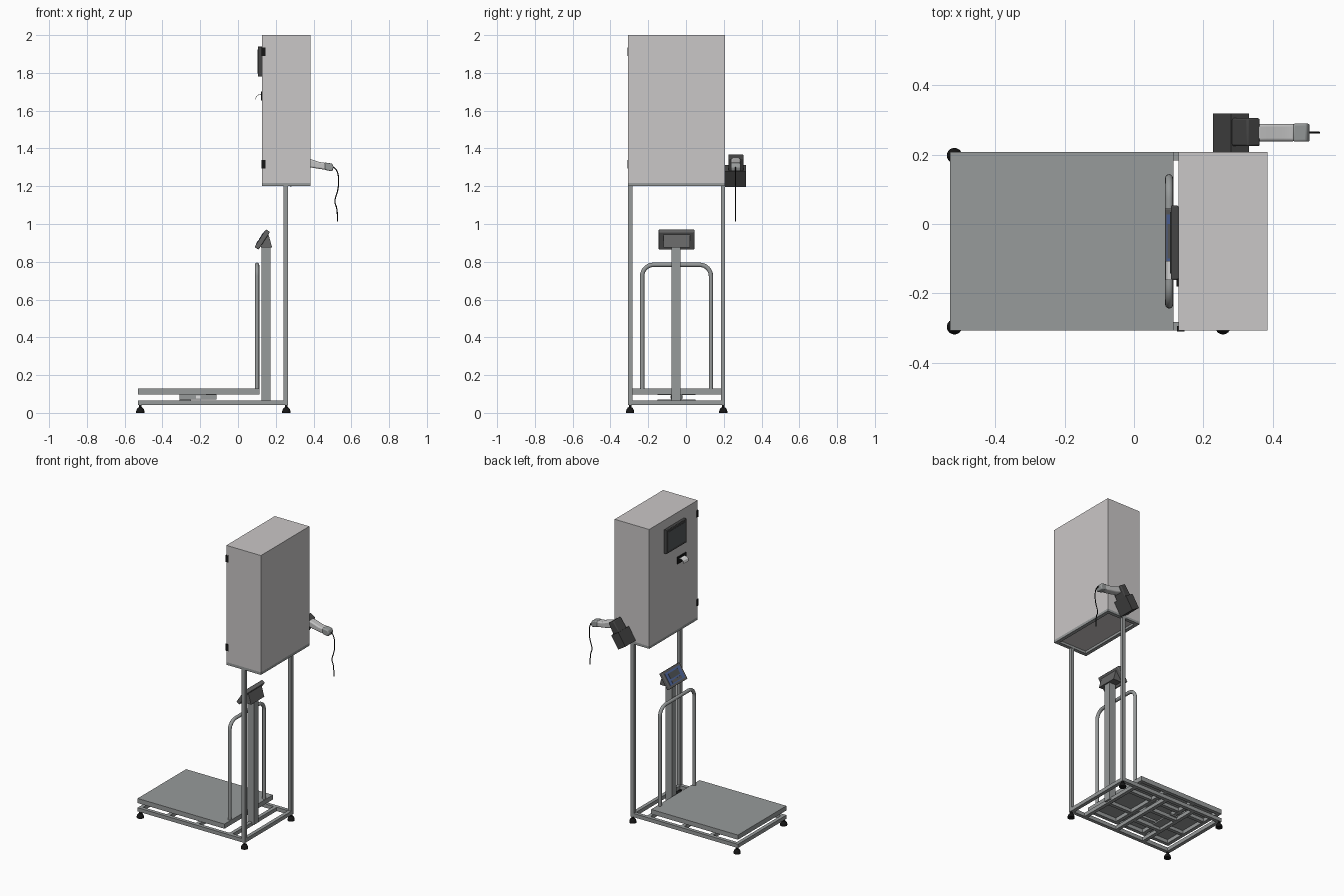
import bpy, bmesh, math
from mathutils import Vector

if "Cube" in bpy.data.objects:
    bpy.data.objects.remove(bpy.data.objects["Cube"])

def mat(name, r, g, b):
    m = bpy.data.materials.new(name)
    m.diffuse_color = (r, g, b, 1)
    m.use_nodes = True
    m.node_tree.nodes["Principled BSDF"].inputs["Base Color"].default_value = m.diffuse_color
    return m

SHELL = mat("cabinet light grey", .59, .57, .57)
STEEL = mat("steel grey", .31, .325, .325)
DARK = mat("dark plastic", .06, .06, .06)
MID = mat("mid grey plastic", .13, .13, .13)
BLACK = mat("black rubber", .008, .008, .008)
BLUE = mat("blue panel", .09, .15, .38)
SCREEN = mat("screen glass", .09, .10, .105)
PAPER = mat("paper white", .75, .75, .75)
GRIP = mat("scanner grey", .55, .55, .55)

def finish(name, bm, m, smooth=False, bevel=0):
    bmesh.ops.recalc_face_normals(bm, faces=bm.faces)
    me = bpy.data.meshes.new(name)
    bm.to_mesh(me)
    bm.free()
    ob = bpy.data.objects.new(name, me)
    me.materials.append(m)
    bpy.context.collection.objects.link(ob)
    if bevel:
        b = ob.modifiers.new("bevel", 'BEVEL')
        b.width, b.segments = bevel, 3
    if smooth:
        bpy.context.view_layer.objects.active = ob
        ob.select_set(True)
        bpy.ops.object.shade_smooth_by_angle(angle=math.radians(35))
        ob.select_set(False)
    return ob

def boxes(name, m, *spans, bevel=0):
    """Axis-aligned boxes (x0,x1,y0,y1,z0,z1) in one object."""
    bm = bmesh.new()
    for x0, x1, y0, y1, z0, z1 in spans:
        vs = bmesh.ops.create_cube(bm, size=1)["verts"]
        for v in vs:
            v.co = (x1 if v.co.x > 0 else x0, y1 if v.co.y > 0 else y0, z1 if v.co.z > 0 else z0)
    return finish(name, bm, m, bevel=bevel)

def prism(name, m, pts, y0, y1, bevel=0):
    """Side profile in x,z pulled along y."""
    bm = bmesh.new()
    f = bm.faces.new([bm.verts.new((x, y0, z)) for x, z in pts])
    g = bmesh.ops.extrude_face_region(bm, geom=[f])["geom"]
    for v in g:
        if isinstance(v, bmesh.types.BMVert):
            v.co.y = y1
    return finish(name, bm, m, smooth=bevel > 0, bevel=bevel)

def tube(name, m, pts, r, kind='POLY'):
    cu = bpy.data.curves.new(name + "_path", 'CURVE')
    cu.dimensions, cu.bevel_depth, cu.bevel_resolution = '3D', r, 4
    cu.use_fill_caps = True
    s = cu.splines.new(kind)
    s.points.add(len(pts) - 1)
    for p, c in zip(s.points, pts):
        p.co = (*c, 1)
    if kind == 'NURBS':
        s.order_u, s.use_endpoint_u, s.resolution_u = 3, True, 6
    tmp = bpy.data.objects.new("tmp", cu)
    bpy.context.collection.objects.link(tmp)
    me = bpy.data.meshes.new_from_object(tmp.evaluated_get(bpy.context.evaluated_depsgraph_get()))
    bpy.data.objects.remove(tmp)
    bm = bmesh.new()
    bm.from_mesh(me)
    return finish(name, bm, m, smooth=True)

def lathe(name, m, prof, at, n=24):
    bm = bmesh.new()
    vs = [bm.verts.new((at[0] + r, at[1], at[2] + z)) for r, z in prof]
    es = [bm.edges.new(p) for p in zip(vs, vs[1:])]
    bmesh.ops.spin(bm, geom=vs + es, cent=at, axis=(0, 0, 1), angle=2 * math.pi, steps=n)
    bmesh.ops.remove_doubles(bm, verts=bm.verts, dist=1e-5)
    return finish(name, bm, m, smooth=True)

X0, X1, Y0, Y1, YC, T = -.53, .265, -.306, .207, -.05, .024

def frame(x0, x1, z0, z1):
    """Rectangle of square tubes, full depth."""
    return [(x0, x1, Y0, Y0 + T, z0, z1), (x0, x1, Y1 - T, Y1, z0, z1),
            (x0, x0 + T, Y0 + T, Y1 - T, z0, z1), (x1 - T, x1, Y0 + T, Y1 - T, z0, z1)]

# base frame with cross and length members
base = frame(X0, X1, .041, .066)
base += [(x, x + T, Y0 + T, Y1 - T, .041, .066) for x in (-.33, -.115, .135)]
base += [(-.306, -.115, y, y + T, .041, .066) for y in (-.14, .016)]
boxes("base_frame", STEEL, *base)

# weighing deck: sheet over a tube frame
boxes("deck_sheet", STEEL, (X0, .114, Y0, Y1, .122, .128))
deck = frame(X0, .114, .097, .122)
deck += [(x, x + T, Y0 + T, Y1 - T, .097, .122) for x in (-.33, -.115)]
deck += [(X0 + T, .09, y, y + T, .099, .121) for y in (-.16, .036)]
boxes("deck_frame", STEEL, *deck)

# load cell between the frames
boxes("load_cell", STEEL, (-.31, -.113, YC - .03, YC + .03, .07, .098))
boxes("load_cell_plates", STEEL, (-.31, -.25, -.15, .05, .06, .07), (-.17, -.113, -.15, .05, .094, .1))
boxes("load_cell_marks", PAPER, (-.222, -.198, YC - .033, YC + .033, .077, .091))

# rubber feet
for i, (x, y) in enumerate([(x, y) for x in (-.517, .256) for y in (Y0 + .01, Y1 - .01)]):
    lathe("foot_%d" % (i + 1), BLACK, [(0, 0), (.022, 0), (.022, .008), (.018, .02), (.011, .029),
                                       (.007, .03), (.007, .042), (0, .042)], (x, y, 0))

# rear posts and cabinet carrier
boxes("rear_posts", STEEL, *[(X1 - .023, X1, y, y + .022, .06, 1.205) for y in (Y0, Y1 - .022)])
boxes("cabinet_carrier", STEEL, *frame(.128, .384, 1.2, 1.218))
boxes("cabinet", SHELL, (.128, .384, Y0, Y1, 1.216, 2.0))
boxes("hinges", BLACK, *[(.124, .145, Y0 - .003, Y0 + .012, z, z + .045) for z in (1.295, 1.89)])

# touch monitor on the cabinet door
boxes("monitor", DARK, (.106, .128, -.16, .053, 1.78, 1.94), bevel=.004)
boxes("monitor_screen", SCREEN, (.104, .107, -.142, .035, 1.797, 1.923))

# ticket printer slot and curling ticket
boxes("printer_slot", BLACK, (.123, .129, -.18, -.088, 1.655, 1.702))
prism("ticket", PAPER, [(.126, 1.688), (.108, 1.686), (.096, 1.676), (.091, 1.66),
                        (.093, 1.66), (.098, 1.674), (.109, 1.683), (.126, 1.685)], -.161, -.107)

# handrail on the deck
rail, R, zt = [], .06, .784
ya, yb, xr = -.232, .132, .101
rail.append((xr, ya, .11))
for k in range(9):
    a = math.pi - k * math.pi / 16
    rail.append((xr, ya + R + R * math.cos(a), zt - R + R * math.sin(a)))
for k in range(9):
    a = math.pi / 2 - k * math.pi / 16
    rail.append((xr, yb - R + R * math.cos(a), zt - R + R * math.sin(a)))
rail.append((xr, yb, .11))
tube("handrail", STEEL, rail, .0115)

# indicator column, bracket and tilted head
boxes("column", STEEL, (.124, .172, -.077, -.029, .05, .876))
prism("indicator_bracket", MID, [(.12, .875), (.181, .875), (.16, .95), (.15, .95)], -.12, .02)
A, B = Vector((.087, .878)), Vector((.148, .972))
u = (B - A).normalized()
n = Vector((-u.y, u.x))

def slab(name, m, t0, t1, d0, d1, y0, y1, bevel=0):
    p, q = A.lerp(B, t0), A.lerp(B, t1)
    prism(name, m, [p + n * d0, q + n * d0, q + n * d1, p + n * d1], y0, y1, bevel)

slab("indicator_head", MID, 0, 1, -.026, 0, -.145, .045, .005)
slab("indicator_panel", BLUE, .14, .88, -.001, .0015, -.128, .028)
slab("indicator_display", SCREEN, .45, .78, 0, .003, -.1, 0)
slab("indicator_keys", MID, .2, .36, 0, .003, -.1, 0)

# scanner cup, tilted, fixed to the cabinet side
S = Vector((math.sin(math.radians(32)), math.cos(math.radians(32))))
P = Vector((S.y, -S.x))
C = Vector((.254, 1.213))

def tilted(t0, t1, w0, w1):
    return [C + S * t0 - P * w0, C + S * t0 + P * w0, C + S * t1 + P * w1, C + S * t1 - P * w1]

prism("scanner_cup", DARK, tilted(0, .097, .031, .031), Y1, .318)
prism("scanner_head", DARK, tilted(.09, .172, .027, .022), .224, .305, .006)

# scanner grip, grip end and hanging cable
prism("scanner_grip", GRIP, [(.32, 1.318), (.345, 1.352), (.385, 1.343), (.43, 1.328), (.465, 1.324),
                             (.465, 1.287), (.43, 1.292), (.38, 1.3)], .238, .288, .008)
prism("scanner_grip_end", STEEL, [(.458, 1.326), (.498, 1.32), (.507, 1.3), (.498, 1.278), (.458, 1.287)],
      .237, .289, .006)
tube("scanner_cable", BLACK, [(.5, .263, 1.302), (.52, .263, 1.295), (.534, .263, 1.25), (.531, .263, 1.18),
                              (.508, .263, 1.12), (.527, .263, 1.08), (.527, .263, 1.012)], .003, 'NURBS')
